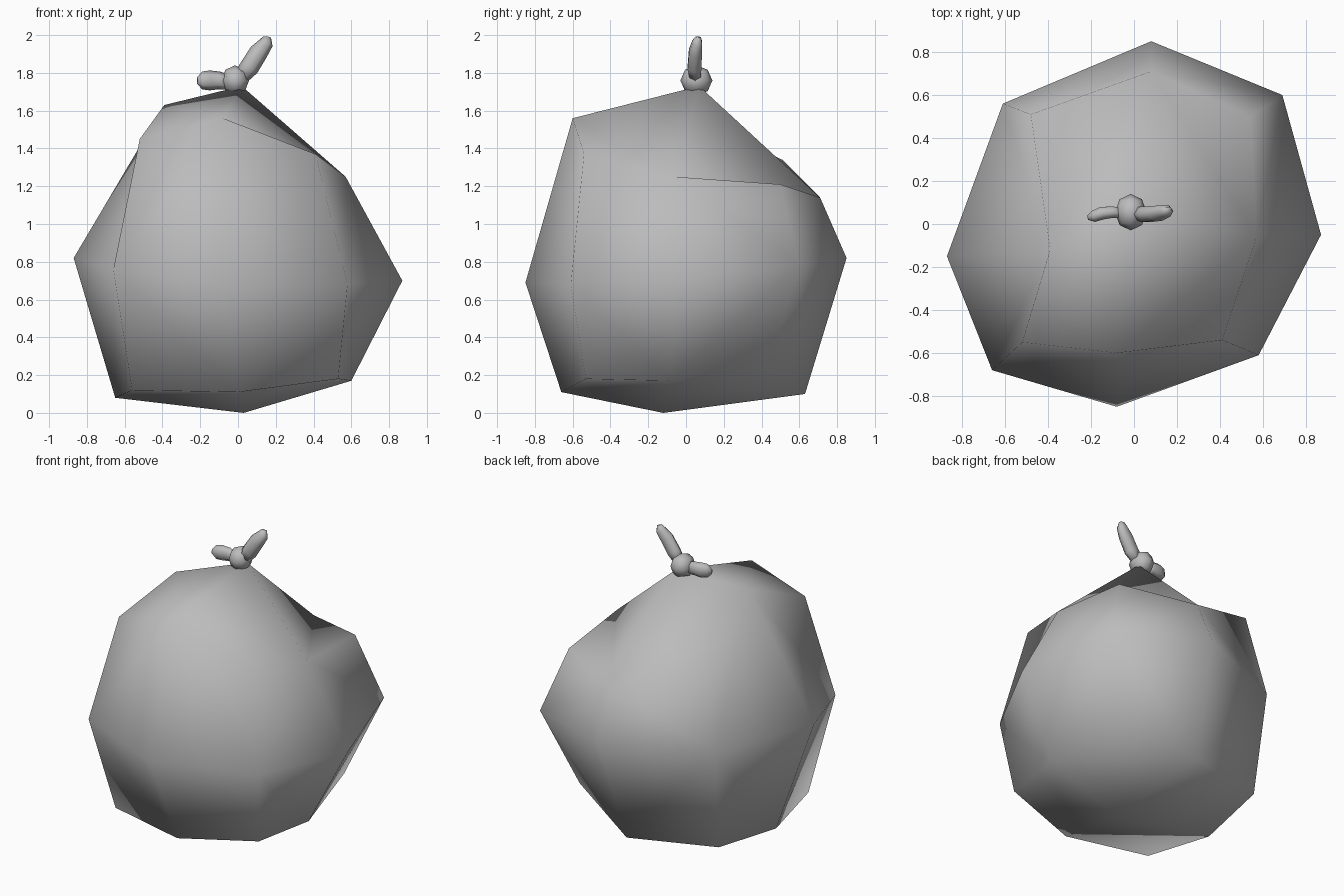
import bpy
import bmesh
import math
from mathutils import Vector

default_cube = bpy.data.objects.get("Cube")
if default_cube:
    bpy.data.objects.remove(default_cube, do_unlink=True)

# Single plastic colour
plastic = bpy.data.materials.new("grey_plastic")
plastic.use_nodes = True
plastic.diffuse_color = (0.5, 0.5, 0.5, 1)
plastic.node_tree.nodes["Principled BSDF"].inputs["Base Color"].default_value = plastic.diffuse_color


def finish_object(name, mesh_builder):
    """Turn a bmesh into a smooth shaded, coloured object."""
    bmesh.ops.recalc_face_normals(mesh_builder, faces=mesh_builder.faces[:])
    for face in mesh_builder.faces:
        face.smooth = True
    mesh = bpy.data.meshes.new(name)
    mesh_builder.to_mesh(mesh)
    mesh_builder.free()
    mesh.materials.append(plastic)
    new_object = bpy.data.objects.new(name, mesh)
    bpy.context.scene.collection.objects.link(new_object)
    return new_object


def build_bag(name, ring_points, bottom_point, top_point):
    """Lumpy subdivided cube; every patch is folded between its two cube edge midpoints."""
    mesh_builder = bmesh.new()
    lower, middle, upper = [[mesh_builder.verts.new(point) for point in ring] for ring in ring_points]

    def add_patch(centre, first_edge, corner, second_edge):
        mesh_builder.faces.new((centre, first_edge, second_edge))
        mesh_builder.faces.new((first_edge, corner, second_edge))

    for outer, end_point in ((lower, bottom_point), (upper, top_point)):
        end_centre = mesh_builder.verts.new(end_point)
        for corner in range(1, len(outer), 2):
            following = (corner + 1) % len(outer)
            add_patch(end_centre, outer[corner - 1], outer[corner], outer[following])
            for side in (corner - 1, following):
                add_patch(middle[side], middle[corner], outer[corner], outer[side])
    return finish_object(name, mesh_builder)


def build_ear(name, path, radii, side_axis, flatness, sides=6):
    """Tapered, flattened tube that follows a short path."""
    mesh_builder = bmesh.new()
    path = [Vector(point) for point in path]
    rings = []
    for index, centre in enumerate(path):
        before = path[max(index - 1, 0)]
        after = path[min(index + 1, len(path) - 1)]
        tangent = (after - before).normalized()
        wide = tangent.cross(Vector(side_axis)).normalized()
        thin = tangent.cross(wide).normalized() * flatness
        ring = []
        for step in range(sides):
            angle = math.tau * step / sides
            offset = wide * math.cos(angle) + thin * math.sin(angle)
            ring.append(mesh_builder.verts.new(centre + offset * radii[index]))
        rings.append(ring)
    for near, far in zip(rings, rings[1:]):
        for step in range(sides):
            following = (step + 1) % sides
            mesh_builder.faces.new((near[step], near[following], far[following], far[step]))
    mesh_builder.faces.new(rings[0])
    mesh_builder.faces.new(rings[-1])
    return finish_object(name, mesh_builder)


# Bag body: each ring runs left edge, front, right edge, back
lower_ring = [
    (-.65, -.05, .08), (-.56, -.53, .12), (0, -.66, .11), (.53, -.53, .18),
    (.6, -.09, .17), (.5, .44, .27), (.01, .63, .1), (-.58, .47, .13),
]
middle_ring = [
    (-.87, -.15, .82), (-.66, -.68, .76), (-.08, -.85, .69), (.58, -.61, .68),
    (.87, -.05, .7), (.69, .6, .78), (.08, .85, .82), (-.61, .56, .82),
]
upper_ring = [
    (-.39, -.12, 1.63), (-.52, -.55, 1.45), (-.08, -.6, 1.56), (.41, -.54, 1.37),
    (.57, -.06, 1.25), (.54, .5, 1.21), (.08, .71, 1.14), (-.48, .51, 1.34),
]
build_bag("bag_body", [lower_ring, middle_ring, upper_ring], (.03, -.12, 0), (.02, .07, 1.73))

# Knot: subdivided cube rounded to a ball
knot_builder = bmesh.new()
bmesh.ops.create_cube(knot_builder, size=1)
bmesh.ops.subdivide_edges(knot_builder, edges=knot_builder.edges[:], cuts=1, use_grid_fill=True)
for vertex in knot_builder.verts:
    vertex.co = vertex.co.normalized() * .08
bmesh.ops.scale(knot_builder, vec=(.92, 1.06, 1), verts=knot_builder.verts[:])
bmesh.ops.translate(knot_builder, vec=(-.015, .055, 1.76), verts=knot_builder.verts[:])
finish_object("knot", knot_builder)

# Tied ends of the bag
build_ear(
    "upright_ear",
    [(.01, .05, 1.77), (.06, .045, 1.83), (.11, .05, 1.91), (.15, .06, 1.96), (.155, .065, 1.99)],
    [.04, .052, .05, .038, .02],
    side_axis=(0, 1, 0), flatness=.8,
)
build_ear(
    "side_ear",
    [(-.05, .05, 1.75), (-.1, .055, 1.76), (-.15, .05, 1.76), (-.19, .035, 1.76), (-.216, .03, 1.76)],
    [.04, .047, .053, .047, .018],
    side_axis=(0, 1, 0), flatness=.65,
)
